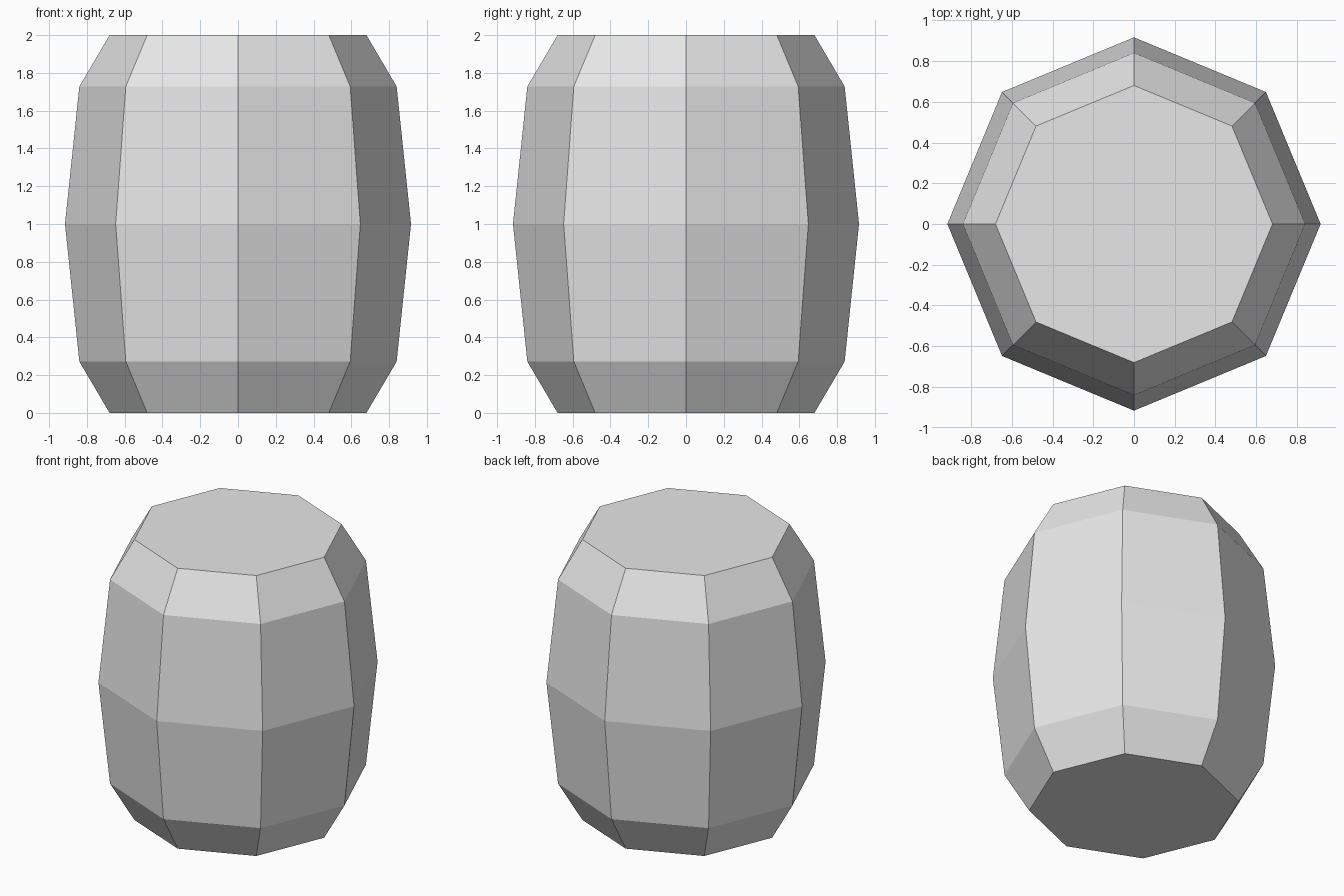
import bpy
import bmesh
from math import cos, sin, pi

cube = bpy.data.objects.get("Cube")
if cube:
    bpy.data.objects.remove(cube, do_unlink=True)

# Plain light grey
grey = bpy.data.materials.new("light grey")
grey.use_nodes = True
colour = (0.8, 0.8, 0.8, 1)
grey.diffuse_color = colour
grey.node_tree.nodes["Principled BSDF"].inputs["Base Color"].default_value = colour

# Barrel: an eight-sided profile, as (radius, height)
SIDES = 8
PROFILE = [(0.68, 0), (0.84, 0.272), (0.916, 1), (0.84, 1.728), (0.68, 2)]

bm = bmesh.new()
rings = []
for radius, height in PROFILE:
    angles = [2 * pi * i / SIDES for i in range(SIDES)]
    rings.append([bm.verts.new((radius * cos(a), radius * sin(a), height)) for a in angles])

# Staves between neighbouring rings
for low, high in zip(rings, rings[1:]):
    for i in range(SIDES):
        j = (i + 1) % SIDES
        bm.faces.new((low[i], low[j], high[j], high[i]))

# Flat bottom and lid
bm.faces.new(rings[0][::-1])
bm.faces.new(rings[-1])

mesh = bpy.data.meshes.new("barrel")
bm.to_mesh(mesh)
bm.free()
mesh.materials.append(grey)
barrel = bpy.data.objects.new("barrel", mesh)
bpy.context.collection.objects.link(barrel)
